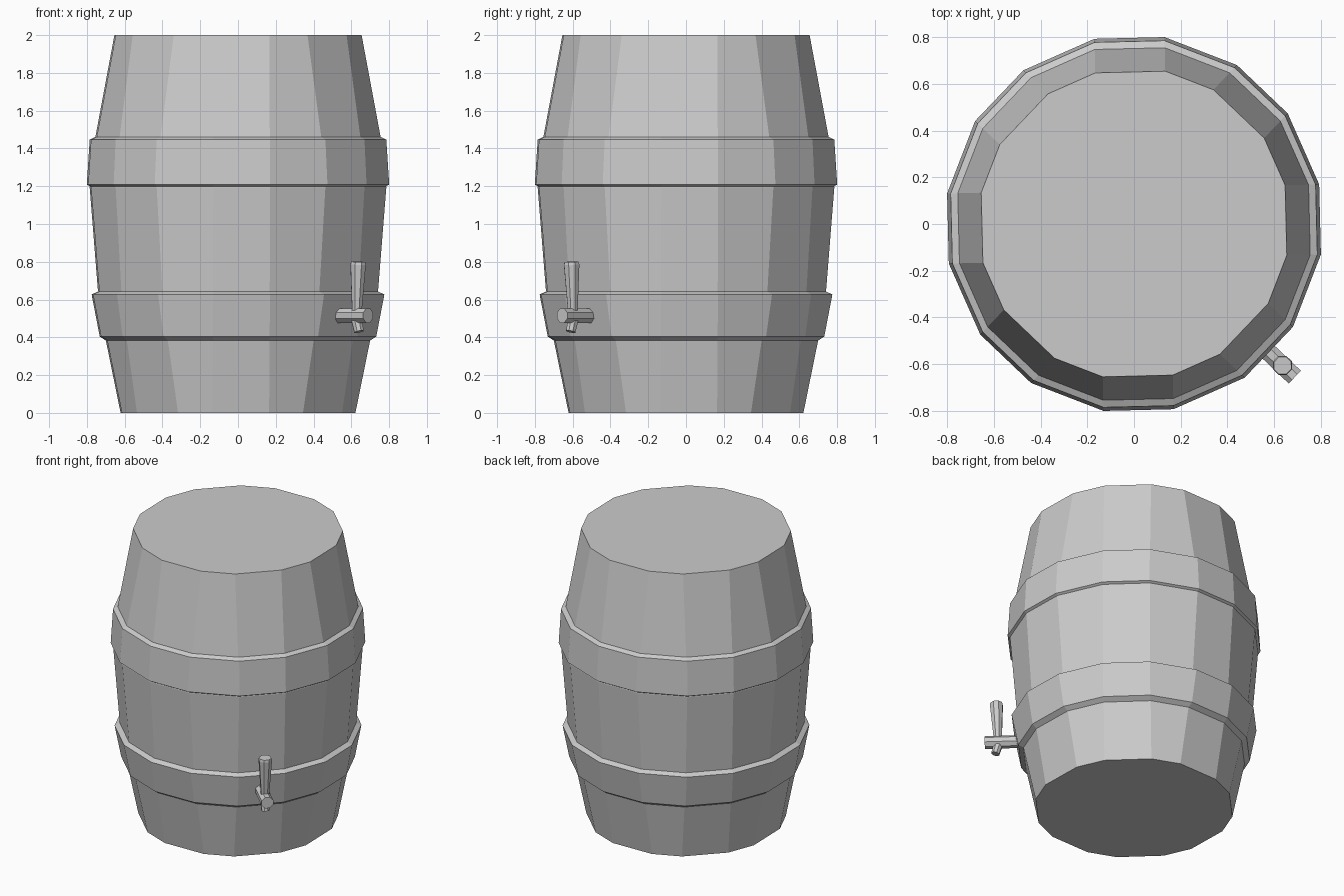
import bpy, bmesh
from math import asin, cos, sin, radians
from mathutils import Vector

if "Cube" in bpy.data.objects:
    bpy.data.objects.remove(bpy.data.objects["Cube"])

TURN = radians(1.4)      # slight rotation of the whole keg
STAVE = 0.30             # constant width of the eight main staves


def finish(name, bm):
    bmesh.ops.recalc_face_normals(bm, faces=bm.faces)
    me = bpy.data.meshes.new(name)
    bm.to_mesh(me)
    bm.free()
    ob = bpy.data.objects.new(name, me)
    bpy.context.collection.objects.link(ob)
    return ob


def staved(name, profile, closed):
    """16-sided lathe of (radius, z): eight constant-width staves, tapering ones between."""
    bm = bmesh.new()
    rings = []
    for r, z in profile:
        h = asin(STAVE / 2 / r)
        angles = [TURN + radians(45 * i) + s * h for i in range(8) for s in (-1, 1)]
        rings.append([bm.verts.new((r * cos(a), r * sin(a), z)) for a in angles])
    pairs = list(zip(rings, rings[1:]))
    if closed:
        pairs.append((rings[-1], rings[0]))
    for lo, hi in pairs:
        for i in range(16):
            j = (i + 1) % 16
            bm.faces.new((lo[i], lo[j], hi[j], hi[i]))
    if not closed:
        bm.faces.new(rings[0])
        bm.faces.new(rings[-1])
    return finish(name, bm)


def tap_part(name, sections, sides=8):
    """Round bar through sections of (outward distance, z, radius) on the tap's plane."""
    a = TURN - radians(45)
    out = Vector((cos(a), sin(a), 0))
    pts = [(out * d + Vector((0, 0, z)), r) for d, z, r in sections]
    axis = (pts[-1][0] - pts[0][0]).normalized()
    side = Vector((-sin(a), cos(a), 0))
    up = axis.cross(side)
    bm = bmesh.new()
    rings = []
    for p, r in pts:
        rings.append([bm.verts.new(p + r * (cos(t) * side + sin(t) * up))
                      for t in (radians(360 * (k + 0.5) / sides) for k in range(sides))])
    for lo, hi in zip(rings, rings[1:]):
        for i in range(sides):
            j = (i + 1) % sides
            bm.faces.new((lo[i], lo[j], hi[j], hi[i]))
    bm.faces.new(rings[0])
    bm.faces.new(rings[-1])
    return finish(name, bm)


# Barrel body
staved("barrel_body", [(0.636, 0), (0.711, 0.378), (0.753, 0.643),
                       (0.796, 1.193), (0.766, 1.463), (0.668, 2)], False)

# Two hoops with bevelled lips
staved("upper_hoop", [(0.76, 1.464), (0.796, 1.447), (0.811, 1.209), (0.785, 1.193)], True)
staved("lower_hoop", [(0.748, 0.645), (0.786, 0.627), (0.744, 0.405), (0.705, 0.378)], True)

# Tap: pipe, handle and spout
tap_part("tap_pipe", [(0.72, 0.515, 0.041), (0.951, 0.515, 0.041)])
tap_part("tap_handle", [(0.869, 0.53, 0.027), (0.878, 0.785, 0.044), (0.879, 0.80, 0.040)])
tap_part("tap_spout", [(0.862, 0.51, 0.031), (0.885, 0.43, 0.027)])
